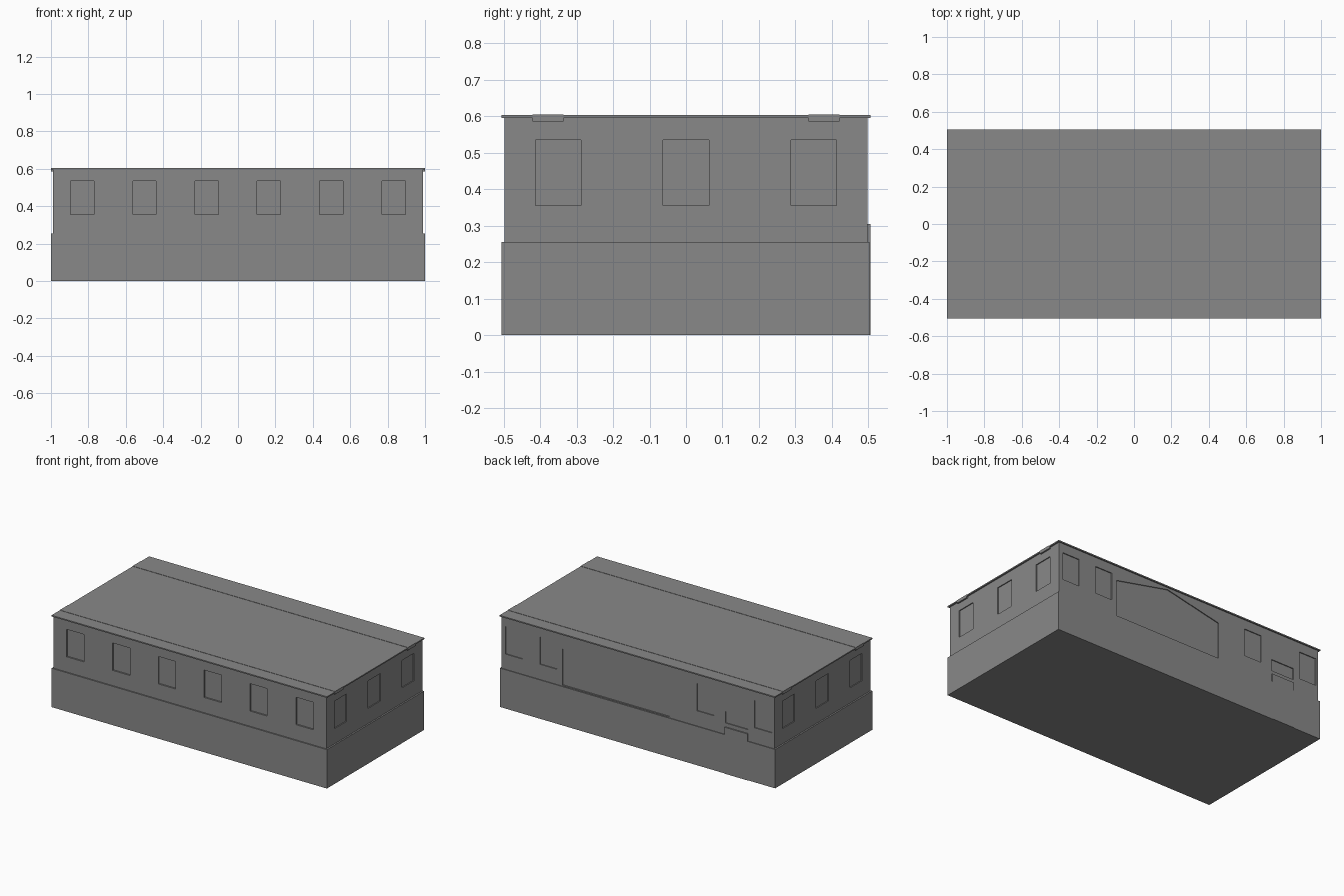
import bpy, bmesh
from mathutils import Matrix, Vector

old = bpy.data.objects.get("Cube")
if old:
    bpy.data.objects.remove(old, do_unlink=True)

grey = bpy.data.materials.new("plain_grey")
grey.use_nodes = True
grey.diffuse_color = (0.25, 0.25, 0.25, 1)
grey.node_tree.nodes["Principled BSDF"].inputs["Base Color"].default_value = (0.25, 0.25, 0.25, 1)


def add_box(bm, x, y, z):
    """Add a box spanning the (min, max) ranges x, y and z."""
    spans = (x, y, z)
    centre = Vector([(a + b) / 2 for a, b in spans])
    size = Vector([b - a for a, b in spans])
    bmesh.ops.create_cube(bm, size=1, matrix=Matrix.Translation(centre) @ Matrix.Diagonal(size).to_4x4())


def finish(name, bm):
    bmesh.ops.recalc_face_normals(bm, faces=bm.faces)
    mesh = bpy.data.meshes.new(name)
    bm.to_mesh(mesh)
    bm.free()
    mesh.materials.append(grey)
    obj = bpy.data.objects.new(name, mesh)
    bpy.context.collection.objects.link(obj)
    return obj


def box(name, x, y, z):
    bm = bmesh.new()
    add_box(bm, x, y, z)
    return finish(name, bm)


# Main masses: base storey, slightly inset upper storey, thin roof sheet
wall_x, wall_y = 0.99, 0.498
base_top, roof_bottom, roof_top = 0.255, 0.595, 0.603
box("base_storey", (-1, 1), (-0.506, 0.503), (0, base_top))
upper = box("upper_storey", (-wall_x, wall_x), (-wall_y, wall_y), (base_top, roof_bottom))
box("roof", (-1, 1), (-0.506, 0.506), (roof_bottom, roof_top))

# Roof beams near the front and back edges
for side, label in ((-1, "front"), (1, "back")):
    y = side * 0.378
    box(label + "_roof_beam", (-1, 1), (y - 0.043, y + 0.043), (0.585, 0.605))

# Recesses for the windows and the gabled back opening
cut = bmesh.new()
win_z = (0.355, 0.535)
half = 0.0625
depth = 0.006
out = 0.05
for x in (-0.833, -0.5, -0.168, 0.165, 0.498, 0.833):
    add_box(cut, (x - half, x + half), (-wall_y - out, -wall_y + 0.01), win_z)
for x in (-0.91, -0.49, 0.65, 0.9):
    add_box(cut, (x - half, x + half), (wall_y - depth, wall_y + out), win_z)
add_box(cut, (-0.8, -0.635), (wall_y - depth, wall_y + out), (0.33, 0.405))
for y in (-0.35, 0, 0.35):
    for side in (-1, 1):
        span = sorted((side * (wall_x - depth), side * (wall_x + out)))
        add_box(cut, span, (y - half, y + half), win_z)

gable = [(-0.23, 0.262), (0.55, 0.262), (0.55, 0.5), (0.16, 0.582), (-0.23, 0.5)]
face = cut.faces.new([cut.verts.new((x, wall_y - depth, z)) for x, z in gable])
ext = bmesh.ops.extrude_face_region(cut, geom=[face], use_keep_orig=True)
bmesh.ops.translate(cut, vec=(0, depth + out, 0),
                    verts=[g for g in ext["geom"] if isinstance(g, bmesh.types.BMVert)])
cut_obj = finish("recess_cutter", cut)
cut_obj.hide_render = True

mod = upper.modifiers.new("recesses", "BOOLEAN")
mod.operation = "DIFFERENCE"
mod.solver = "EXACT"
mod.object = cut_obj
bpy.context.view_layer.objects.active = upper
bpy.ops.object.modifier_apply(modifier=mod.name)
bpy.data.objects.remove(cut_obj, do_unlink=True)

# Back door
box("back_door", (-0.8, -0.635), (0.49, 0.506), (0, 0.305))
